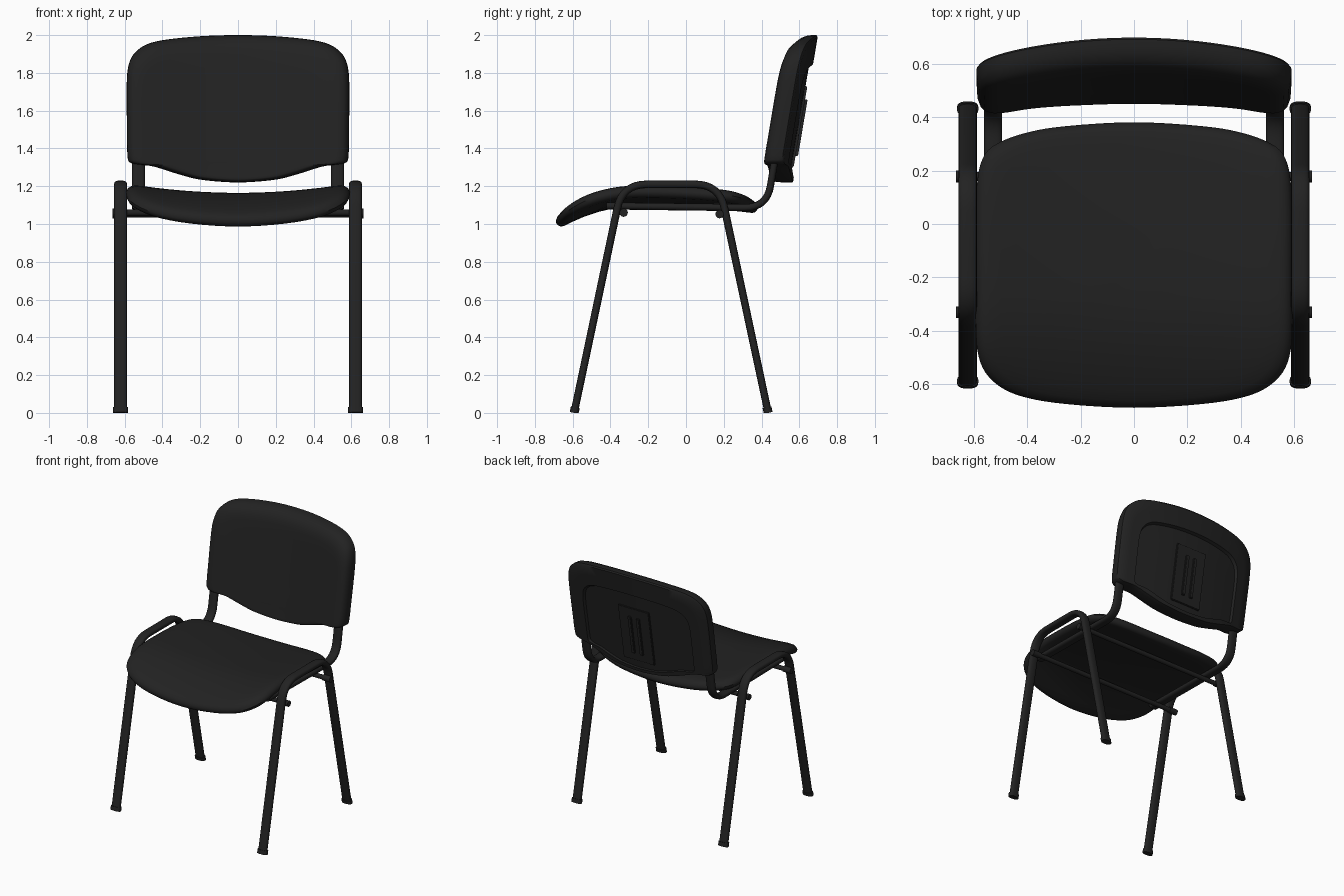
import bpy, bmesh, math
from mathutils import Vector

if "Cube" in bpy.data.objects:
    bpy.data.objects.remove(bpy.data.objects["Cube"])

black = bpy.data.materials.new("soft black")
black.diffuse_color = (0.016, 0.016, 0.016, 1)
black.use_nodes = True
black.node_tree.nodes["Principled BSDF"].inputs["Base Color"].default_value = black.diffuse_color


def finish(name, bm, angle=40):
    bmesh.ops.recalc_face_normals(bm, faces=bm.faces)
    me = bpy.data.meshes.new(name)
    bm.to_mesh(me)
    bm.free()
    ob = bpy.data.objects.new(name, me)
    bpy.context.collection.objects.link(ob)
    me.materials.append(black)
    bpy.ops.object.select_all(action='DESELECT')
    ob.select_set(True)
    bpy.context.view_layer.objects.active = ob
    bpy.ops.object.shade_smooth_by_angle(angle=math.radians(angle))
    return ob


def closed_spline(half, sub=5):
    """Mirror a half outline in x and smooth it with a Catmull-Rom spline."""
    pts = [Vector(p) for p in half]
    pts += [Vector((-p.x, p.y)) for p in pts[-2:0:-1]]
    out, n = [], len(pts)
    for i in range(n):
        a, b, c, d = (pts[(i + k) % n] for k in (-1, 0, 1, 2))
        m1, m2 = (c - a) * 0.5, (d - b) * 0.5
        # limit tangents so uneven spacing does not overshoot
        L = (c - b).length
        m1, m2 = (m * min(1, L / max(m.length, 1e-6)) for m in (m1, m2))
        for k in range(sub):
            t = k / sub
            out.append((2*t**3 - 3*t**2 + 1) * b + (t**3 - 2*t**2 + t) * m1
                       + (3*t**2 - 2*t**3) * c + (t**3 - t**2) * m2)
    return out


def slab(name, outline, centre, rings, place):
    """Concentric rings (scale, depth) of an outline, bent by place(u, v, depth)."""
    bm = bmesh.new()
    c = Vector(centre)
    loops = []
    for s, w in rings:
        loops.append([bm.verts.new(place(*(c + (p - c) * s), w)) for p in outline])
    n = len(outline)
    for A, B in zip(loops, loops[1:]):
        for i in range(n):
            j = (i + 1) % n
            bm.faces.new((A[i], A[j], B[j], B[i]))
    for L, w in ((loops[0], rings[0][1]), (loops[-1], rings[-1][1])):
        mid = bm.verts.new(place(c.x, c.y, w))
        for i in range(n):
            bm.faces.new((L[i], L[(i + 1) % n], mid))
    return finish(name, bm)


def fillet(pts, t, n=8):
    """Round the inner corners of a path, starting t before each corner."""
    pts = [Vector(p) for p in pts]
    out = [pts[0]]
    for a, b, c in zip(pts, pts[1:], pts[2:]):
        p, q = b + (a - b).normalized() * t, b + (c - b).normalized() * t
        for k in range(n + 1):
            f = k / n
            out.append(p * (1 - f)**2 + b * 2 * f * (1 - f) + q * f * f)
    return out + [pts[-1]]


def tube(name, path, x, rx, rt, sides=20):
    """Flat oval tube along a path of (y, z) points at a given x."""
    bm = bmesh.new()
    loops = []
    for i, p in enumerate(path):
        d = (path[min(i + 1, len(path) - 1)] - path[max(i - 1, 0)]).normalized()
        nrm = Vector((-d.y, d.x))
        ring = []
        for k in range(sides):
            a = 2 * math.pi * k / sides
            ca, sa = math.cos(a), math.sin(a)
            ox = rx * math.copysign(abs(ca)**0.75, ca)
            q = p + nrm * rt * math.copysign(abs(sa)**0.75, sa)
            ring.append(bm.verts.new((x + ox, q.x, max(q.y, 0))))
        loops.append(ring)
    for A, B in zip(loops, loops[1:]):
        for i in range(sides):
            j = (i + 1) % sides
            bm.faces.new((A[i], A[j], B[j], B[i]))
    bm.faces.new(loops[0])
    bm.faces.new(loops[-1])
    return finish(name, bm)


def rod(name, x0, x1, y, z, r):
    bpy.ops.mesh.primitive_cylinder_add(vertices=20, radius=r, depth=abs(x1 - x0),
                                        location=((x0 + x1) / 2, y, z),
                                        rotation=(0, math.pi / 2, 0))
    ob = bpy.context.object
    ob.name = name
    ob.data.materials.append(black)
    bpy.ops.object.shade_smooth_by_angle(angle=math.radians(40))


# Seat: saddle-shaped cushion with a waterfall front edge
def seat_place(x, y, w):
    d = y + 0.25
    k = -0.62 if d < 0 else -0.10
    z = 1.165 + k * d * d + 0.048 * (x / 0.585)**2
    nrm = Vector((-0.28 * x, -2 * k * d, 1)).normalized()
    return Vector((x, y, z)) + nrm * w


seat_half = [(0, -0.705), (0.3, -0.685), (0.46, -0.645), (0.55, -0.57), (0.583, -0.46),
             (0.585, -0.2), (0.585, 0.05), (0.575, 0.2), (0.54, 0.28), (0.45, 0.33),
             (0.3, 0.365), (0, 0.385)]
inner = [0.15, 0.3, 0.45, 0.6, 0.75, 0.85]
seat_rings = [(s, 0) for s in inner] + [(0.92, -0.002), (0.96, -0.008), (0.985, -0.02),
              (1, -0.036), (0.997, -0.05), (0.98, -0.064), (0.95, -0.07)]
seat_rings += [(s, -0.07) for s in inner[::-1]]
slab("seat", closed_spline(seat_half), (0, -0.16), seat_rings, seat_place)


# Backrest: leaning, bowed panel with a padded front and recessed rear shell
def back_place(x, z, w):
    return Vector((x, 0.465 + 0.17 * (z - 1.33) - 0.07 * (x / 0.585)**2 + w, z))


back_half = [(0, 1.22), (0.2, 1.235), (0.32, 1.265), (0.45, 1.305), (0.555, 1.318),
             (0.583, 1.34), (0.588, 1.5), (0.588, 1.78), (0.565, 1.88), (0.5, 1.943),
             (0.4, 1.973), (0.2, 1.994), (0, 2.0)]
back_rings = [(s, 0) for s in inner] + [(0.9, 0.004), (0.95, 0.016), (0.98, 0.036),
              (0.997, 0.065), (1, 0.09), (1, 0.112), (0.985, 0.12), (0.88, 0.12),
              (0.77, 0.12), (0.755, 0.1)]
back_rings += [(s, 0.1) for s in (0.6, 0.45, 0.3, 0.15)]
slab("backrest", closed_spline(back_half), (0, 1.33), back_rings, back_place)


# Raised rear plate and its ribs, following the backrest curve
def plate(name, x0, x1, z0, z1, w0, w1):
    bm = bmesh.new()
    bmesh.ops.create_cube(bm, size=1)
    for v in bm.verts:
        v.co = back_place(x0 + (v.co.x + 0.5) * (x1 - x0), z0 + (v.co.z + 0.5) * (z1 - z0),
                          w0 + (v.co.y + 0.5) * (w1 - w0))
    bmesh.ops.bevel(bm, geom=bm.edges[:], offset=0.004, segments=2, affect='EDGES')
    finish(name, bm)


plate("rear_plate", -0.13, 0.13, 1.3, 1.73, 0.08, 0.113)
for s in (-1, 1):
    plate("rear_rib", s * 0.035 - 0.014, s * 0.035 + 0.014, 1.36, 1.66, 0.1, 0.123)

for s in (-1, 1):
    # Side frame: front leg, top rail and rear leg in one bent tube
    leg = [(-0.592, 0), (-0.337, 1.21), (0.177, 1.21), (0.435, 0)]
    tube("side_frame", fillet(leg, 0.13), s * 0.622, 0.034, 0.02)
    # Feet
    for a, b in ((leg[0], leg[1]), (leg[3], leg[2])):
        a, b = Vector(a), Vector(b)
        tube("foot", [a, a + (b - a).normalized() * 0.03], s * 0.622, 0.04, 0.024)
    # Support running under the seat and up into the backrest
    sup = [(-0.42, 1.096), (0.428, 1.085), (0.505, 1.55)]
    tube("back_support", fillet(sup, 0.12), s * 0.527, 0.034, 0.019)
    # Bolt ends of the crossbars
    for y, z in ((-0.33, 1.06), (0.178, 1.052)):
        rod("bolt_end", s * 0.6, s * 0.665, y, z, 0.022)

# Crossbars under the seat
for y, z in ((-0.33, 1.06), (0.178, 1.052)):
    rod("crossbar", -0.62, 0.62, y, z, 0.017)
